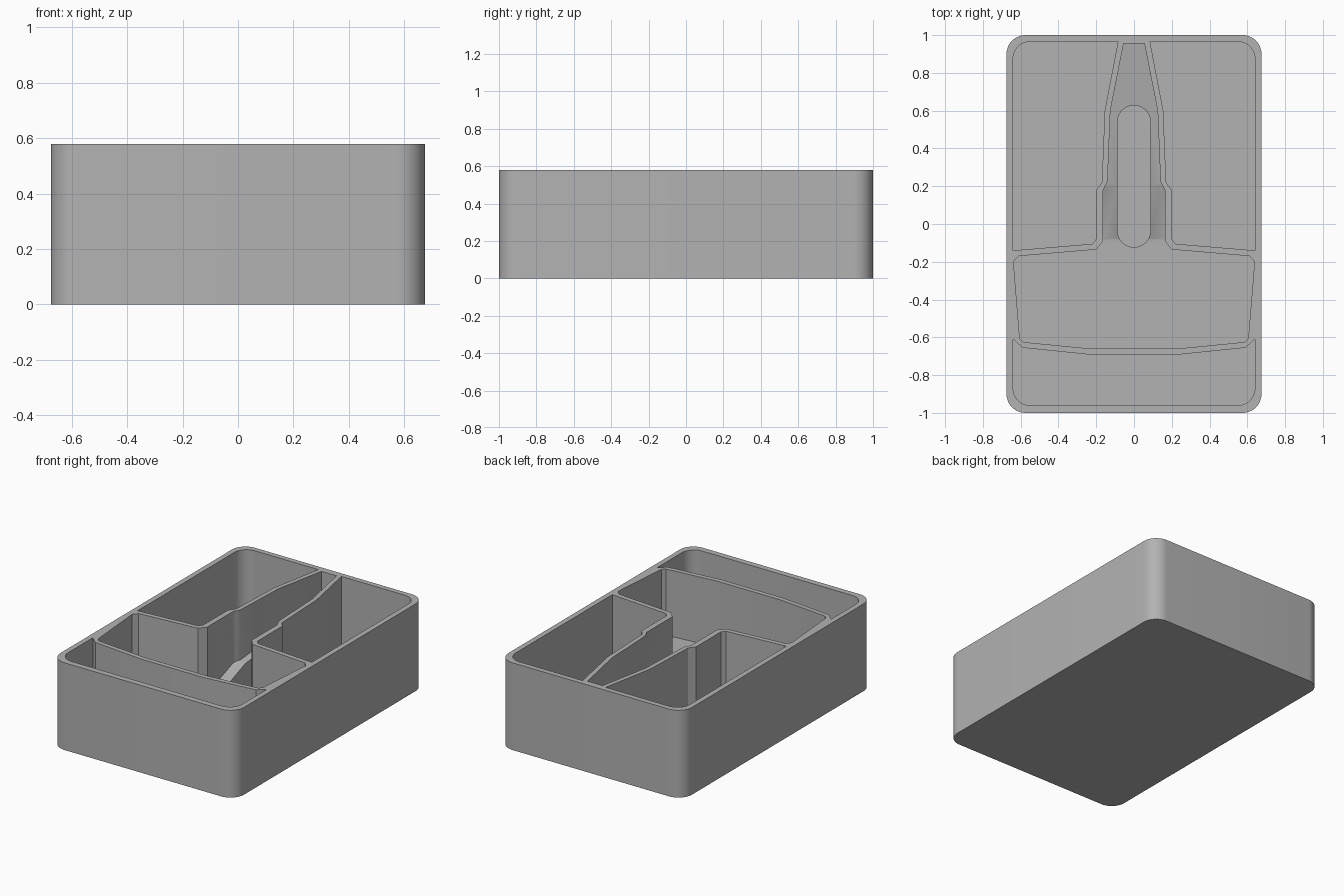
import bpy, bmesh
from math import cos, sin, radians

cube = bpy.data.objects.get("Cube")
if cube:
    bpy.data.objects.remove(cube, do_unlink=True)

HEIGHT = 0.58
FLOOR = 0.04          # base thickness
TOP = HEIGHT + 0.1    # cutters reach above the rim

grey = bpy.data.materials.new("plain grey")
grey.use_nodes = True
colour = (0.45, 0.45, 0.45, 1)
grey.diffuse_color = colour
grey.node_tree.nodes["Principled BSDF"].inputs["Base Color"].default_value = colour


def arc(cx, cy, r, start, end, steps=12):
    """Points along a circular arc, angles in degrees."""
    angles = [radians(start + (end - start) * i / steps) for i in range(steps + 1)]
    return [(cx + r * cos(a), cy + r * sin(a)) for a in angles]


def flip(points):
    """Mirror an outline across x = 0, keeping its winding."""
    return [(-x, y) for x, y in reversed(points)]


def prism(name, outline, bottom, top, cuts=(), floor=None):
    """Extruded outline; floor(y) can shape its underside between cut lines."""
    bm = bmesh.new()
    base = bm.faces.new([bm.verts.new((x, y, bottom)) for x, y in outline])
    up = bmesh.ops.extrude_face_region(bm, geom=[base])["geom"]
    for v in up:
        if isinstance(v, bmesh.types.BMVert):
            v.co.z = top
    for y in cuts:
        bmesh.ops.bisect_plane(bm, geom=bm.verts[:] + bm.edges[:] + bm.faces[:],
                               plane_co=(0, y, 0), plane_no=(0, 1, 0), dist=1e-5)
    if floor:
        for v in bm.verts:
            if v.co.z < top - 0.01:
                v.co.z = floor(v.co.y)
    bmesh.ops.recalc_face_normals(bm, faces=bm.faces[:])
    mesh = bpy.data.meshes.new(name)
    bm.to_mesh(mesh)
    bm.free()
    mesh.materials.append(grey)
    obj = bpy.data.objects.new(name, mesh)
    bpy.context.collection.objects.link(obj)
    return obj


def tool_floor(y):
    """Level front, a ramp, then a gentle rise toward the narrow end."""
    if y <= -0.08:
        return 0.14
    if y <= 0.2:
        return 0.14 + (y + 0.08) * 0.375
    return 0.245 + (y - 0.2) * 0.12


# Outer tray body with rounded upright corners
R, W, L = 0.1, 0.675, 1.0
body = arc(W - R, L - R, R, 0, 90) + arc(R - W, L - R, R, 90, 180) \
    + arc(R - W, R - L, R, 180, 270) + arc(W - R, R - L, R, 270, 360)
tray = prism("tray", body, 0, HEIGHT)

# Compartment outlines (right halves, mirrored where symmetric)
side = [(0.64, -0.14), *arc(0.55, 0.875, 0.09, 0, 90), (0.085, 0.965), (0.155, 0.6),
        (0.17, 0.22), (0.2, 0.18), (0.2, -0.08), (0.22, -0.105)]
tool_half = [(0.23, -0.66), (0.585, -0.625), (0.605, -0.605), (0.638, -0.2),
             (0.612, -0.17), (0.2, -0.135), (0.163, -0.09), (0.163, 0.18),
             (0.14, 0.225), (0.125, 0.6), (0.055, 0.955)]
front_half = [*arc(0.55, -0.87, 0.09, 270, 360), (0.64, -0.61), (0.59, -0.655), (0.23, -0.692)]
slot = arc(0, 0.54, 0.088, 0, 180) + arc(0, -0.035, 0.088, 180, 360)

cutters = [
    prism("right_pocket_cutter", side, FLOOR, TOP),
    prism("left_pocket_cutter", flip(side), FLOOR, TOP),
    prism("front_pocket_cutter", front_half + flip(front_half), FLOOR, TOP),
    prism("tool_pocket_cutter", tool_half + flip(tool_half), 0.14, TOP,
          cuts=(-0.08, 0.2), floor=tool_floor),
    prism("slot_cutter", slot, FLOOR, TOP),
]

# Hollow out the compartments
bpy.context.view_layer.objects.active = tray
for cutter in cutters:
    mod = tray.modifiers.new(cutter.name, "BOOLEAN")
    mod.operation = "DIFFERENCE"
    mod.solver = "EXACT"
    mod.object = cutter
    bpy.ops.object.modifier_apply(modifier=mod.name)
    bpy.data.objects.remove(cutter, do_unlink=True)

# Smooth rounded corners, crisp rims
bpy.ops.object.select_all(action="DESELECT")
tray.select_set(True)
bpy.ops.object.shade_smooth_by_angle(angle=radians(30))
